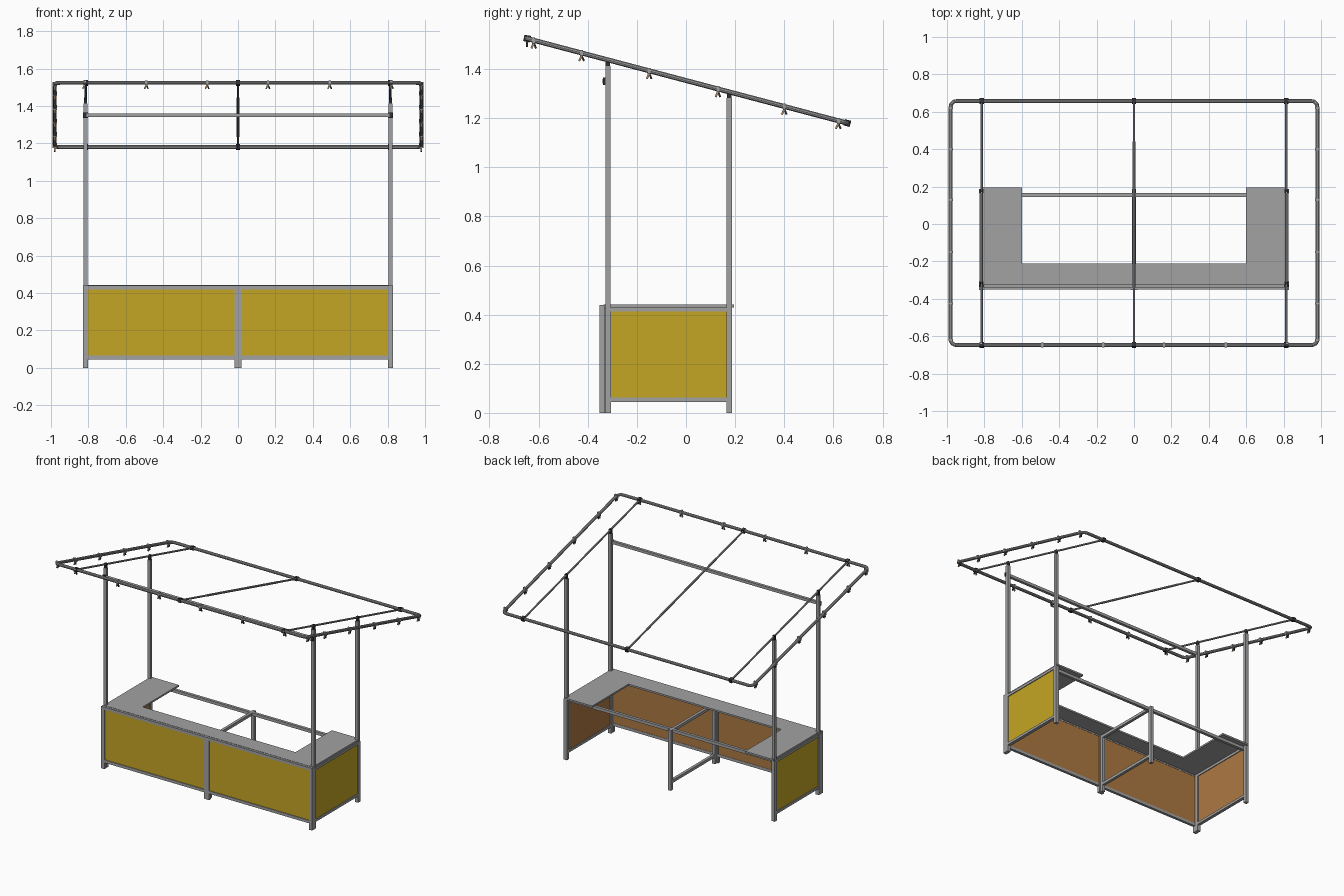
import bpy, bmesh, math
from mathutils import Vector, Matrix

if "Cube" in bpy.data.objects:
    bpy.data.objects.remove(bpy.data.objects["Cube"])


def mat(name, rgb):
    m = bpy.data.materials.new(name)
    m.diffuse_color = (*rgb, 1)
    m.use_nodes = True
    m.node_tree.nodes["Principled BSDF"].inputs["Base Color"].default_value = m.diffuse_color
    return m


GREY = mat("aluminium grey", (0.36, 0.36, 0.365))
YELLOW = mat("panel yellow", (0.56, 0.38, 0.017))
BROWN = mat("panel brown", (0.42, 0.19, 0.055))
BLACK = mat("fitting black", (0.03, 0.03, 0.03))
TAN = mat("strap tan", (0.42, 0.26, 0.15))


def add_mesh(name, bm, m):
    me = bpy.data.meshes.new(name)
    bm.to_mesh(me)
    bm.free()
    me.materials.append(m)
    ob = bpy.data.objects.new(name, me)
    bpy.context.collection.objects.link(ob)
    return ob


def box(name, x0, x1, y0, y1, z0, z1, m, rot=None):
    bm = bmesh.new()
    size = Matrix.Diagonal((x1 - x0, y1 - y0, z1 - z0, 1))
    loc = Matrix.Translation(((x0 + x1) / 2, (y0 + y1) / 2, (z0 + z1) / 2))
    bmesh.ops.create_cube(bm, size=1, matrix=loc @ (rot or Matrix()) @ size)
    return add_mesh(name, bm, m)


def tube(name, pts, r, m, cyclic=False):
    cu = bpy.data.curves.new(name, 'CURVE')
    cu.dimensions = '3D'
    cu.bevel_depth = r
    cu.bevel_resolution = 3
    cu.use_fill_caps = not cyclic
    sp = cu.splines.new('POLY')
    sp.points.add(len(pts) - 1)
    for p, q in zip(sp.points, pts):
        p.co = (*q, 1)
    sp.use_cyclic_u = cyclic
    cu.materials.append(m)
    ob = bpy.data.objects.new(name, cu)
    bpy.context.collection.objects.link(ob)
    bpy.ops.object.select_all(action='DESELECT')
    ob.select_set(True)
    bpy.context.view_layer.objects.active = ob
    bpy.ops.object.convert(target='MESH')
    bpy.ops.object.shade_smooth_by_angle()
    return bpy.context.object


YF, YB, XR, SLOPE = -0.647, 0.657, 0.98, -0.264
roof_z = lambda y: 1.524 + SLOPE * (y - YF)
tilt = Matrix.Rotation(math.atan(SLOPE), 4, 'X')

# sloping roof frame with rounded corners
pts, R = [], 0.03
for cx, cy, a0 in ((XR - R, YB - R, 0), (-XR + R, YB - R, 90),
                   (-XR + R, YF + R, 180), (XR - R, YF + R, 270)):
    for k in range(6):
        a = math.radians(a0 + 18 * k)
        y = cy + R * math.sin(a)
        pts.append((cx + R * math.cos(a), y, roof_z(y)))
tube("roof_frame", pts, 0.0105, GREY, True)

# roof rafters and their end fittings
for x in (-0.815, 0, 0.815):
    tube("roof_rafter", [(x, y, roof_z(y)) for y in (YF, YB)], 0.0065, GREY)
    for y in (YF, YB):
        box("rafter_fitting", x - .012, x + .012, y - .013, y + .013,
            roof_z(y) - .013, roof_z(y) + .013, BLACK, tilt)
tube("rafter_sleeve", [(0, y, roof_z(y)) for y in (-0.34, 0.44)], 0.0075, GREY)


# hanging straps on the front and side edges
def strap(x, y, along_x):
    z = roof_z(y)
    axis = 'Y' if along_x else 'X'
    box("strap_band", x - (.006 if along_x else .013), x + (.006 if along_x else .013),
        y - (.013 if along_x else .006), y + (.013 if along_x else .006),
        z - .013, z + .012, GREY)
    for s, m in ((-1, TAN), (1, BLACK)):
        dx, dy = (s * .005, 0) if along_x else (0, s * .005)
        ang = -s * 0.4 if along_x else s * 0.4
        box("strap_tail", x + dx - .004, x + dx + .004, y + dy - .004, y + dy + .004,
            z - .034, z - .01, m, Matrix.Rotation(ang, 4, axis))


for x in (-0.82, -0.49, -0.165, 0.16, 0.49, 0.82):
    strap(x, YF, True)
for side in (-1, 1):
    for y in (-0.62, -0.425, -0.15, 0.13, 0.4, 0.62):
        strap(side * XR, y, False)

# side frames, posts and side panels
for s in (-1, 1):
    cx = s * 0.815
    for y, name in ((-0.318, "front"), (0.176, "back")):
        box(name + "_leg", cx - .0125, cx + .0125, y - .012, y + .012, 0, .43, GREY)
        top = roof_z(y) - 0.025
        box(name + "_post", cx - .0115, cx + .0115, y - .0105, y + .0105, .43, top, GREY)
        box(name + "_post_clamp", cx - .008, cx + .008, y - .009, y + .009, top, top + .033, BLACK)
    for z0 in (0.045, 0.412):
        box("side_rail", cx - .0115, cx + .0115, -.307, .165, z0, z0 + .018, GREY)
    for off, m, nm in ((.003, YELLOW, "outer"), (-.003, BROWN, "inner")):
        c = cx + s * off
        box("side_panel_" + nm, c - .003, c + .003, -.307, .165, .06, .415, m)
    # front corner leg and inner middle leg of each front frame
    box("front_frame_leg", cx - .0125, cx + .0125, -.352, -.331, 0, .44, GREY)
    box("front_middle_leg", min(0, s * .02), max(0, s * .02), -.352, -.331, 0, .44, GREY)
    a, b = sorted((s * .019, s * .804))
    for z0 in (0.045, 0.42):
        box("front_rail", a, b, -.351, -.332, z0, z0 + .02, GREY)
    for y0, m, nm in ((-.346, YELLOW, "outer"), (-.34, BROWN, "inner")):
        box("front_panel_" + nm, a, b, y0, y0 + .006, .063, .423, m)
    box("bar_clamp", cx - .013, cx + .013, -.337, -.327, 1.335, 1.365, BLACK)

# cross bar high between the front posts, and the rear bar under the counter
box("upper_cross_bar", -.81, .81, -.34, -.32, 1.34, 1.36, GREY)
box("rear_bar", -.81, .81, .145, .165, .406, .427, GREY)

# centre support frame
for y in (-.32, .175):
    box("centre_leg", -.011, .011, y - .011, y + .011, 0, .427, GREY)
for z0 in (.047, .407):
    box("centre_rail", -.01, .01, -.31, .165, z0, z0 + .02, GREY)

# U-shaped counter top
bm = bmesh.new()
outline = [(-.82, -.335), (.82, -.335), (.82, .195), (.6, .195),
           (.6, -.212), (-.6, -.212), (-.6, .195), (-.82, .195)]
f = bm.faces.new([bm.verts.new((x, y, .43)) for x, y in outline])
ext = bmesh.ops.extrude_face_region(bm, geom=[f])
bmesh.ops.translate(bm, vec=(0, 0, .012),
                    verts=[v for v in ext['geom'] if isinstance(v, bmesh.types.BMVert)])
bmesh.ops.recalc_face_normals(bm, faces=bm.faces)
add_mesh("counter_top", bm, GREY)
